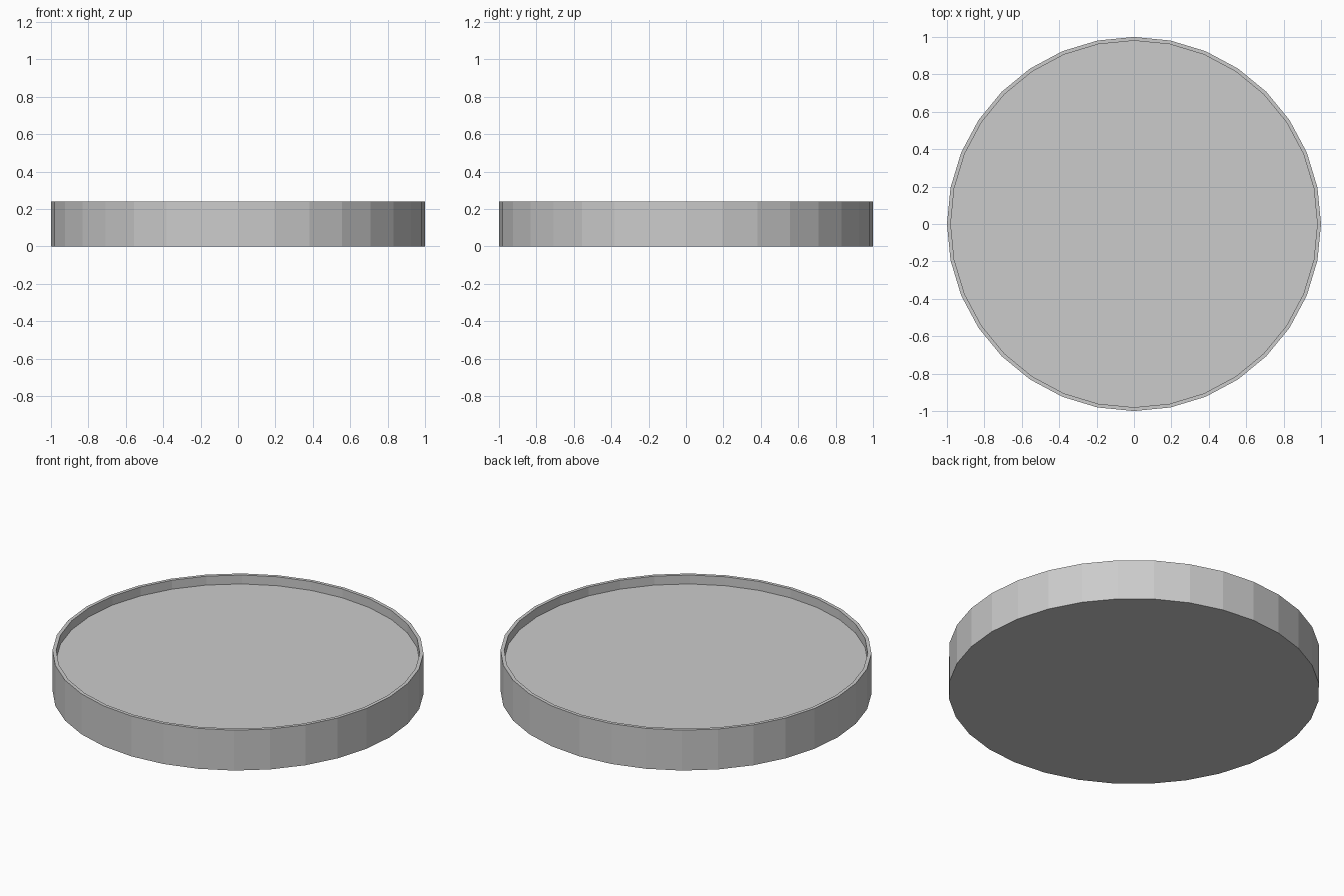
import bpy, bmesh
from math import cos, sin, pi

if "Cube" in bpy.data.objects:
    bpy.data.objects.remove(bpy.data.objects["Cube"])

SIDES = 32
# Profile (radius, z): base edge, outer rim, inner rim, recessed floor edge
PROFILE = [(1.0, 0.0), (1.0, 0.24), (0.98, 0.24), (0.98, 0.187)]

bm = bmesh.new()
rings = [[bm.verts.new((r * cos(2 * pi * i / SIDES), r * sin(2 * pi * i / SIDES), z))
          for i in range(SIDES)] for r, z in PROFILE]

# Outer wall, rim top and inner wall
for a, b in zip(rings, rings[1:]):
    for i in range(SIDES):
        j = (i + 1) % SIDES
        bm.faces.new((a[i], a[j], b[j], b[i]))

# Underside and recessed floor
bm.faces.new(rings[0][::-1])
bm.faces.new(rings[-1])

mesh = bpy.data.meshes.new("round_tray")
bm.to_mesh(mesh)
bm.free()
tray = bpy.data.objects.new("round_tray", mesh)
bpy.context.collection.objects.link(tray)
